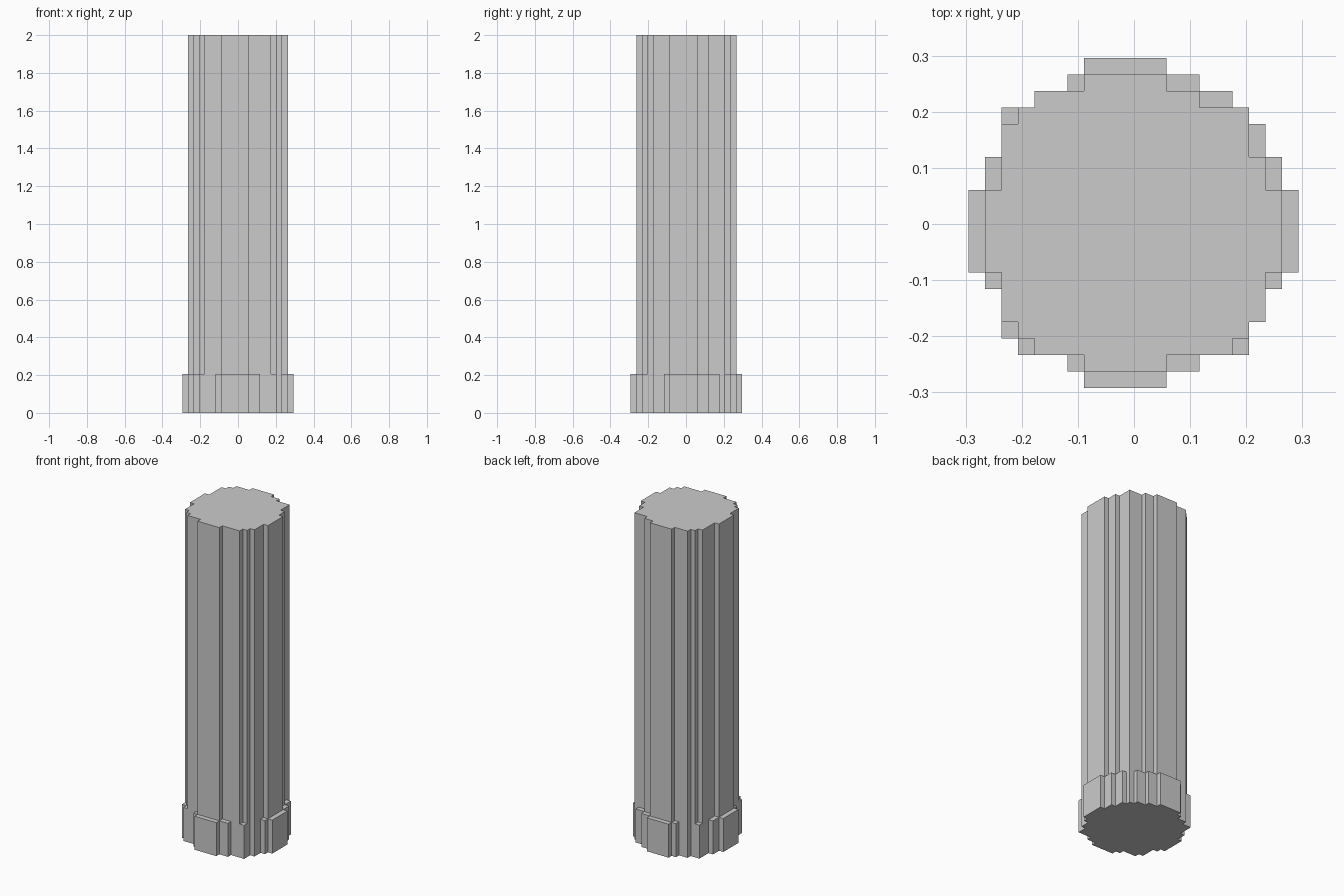
import bpy
import bmesh

if "Cube" in bpy.data.objects:
    bpy.data.objects.remove(bpy.data.objects["Cube"])

STEP = 0.0294          # size of one stair step in the outline
OX, OY = -0.001, 0.0015


def prism(name, walk, z0, z1, bottom=True):
    """Extrude a stair-stepped outline; walk lists alternating x, y steps clockwise."""
    n = len(walk)
    bm = bmesh.new()
    ring = []
    for i in range(n):
        a, b = walk[i], walk[(i + 1) % n]
        x, y = (a, b) if i % 2 == 0 else (b, a)
        ring.append(bm.verts.new((x * STEP + OX, y * STEP + OY, z0)))
    face = bm.faces.new(ring)
    ext = bmesh.ops.extrude_face_region(bm, geom=[face], use_keep_orig=True)
    top = [v for v in ext["geom"] if isinstance(v, bmesh.types.BMVert)]
    bmesh.ops.translate(bm, verts=top, vec=(0, 0, z1 - z0))
    bmesh.ops.recalc_face_normals(bm, faces=bm.faces[:])
    if not bottom:
        bmesh.ops.delete(bm, geom=[face], context="FACES_ONLY")
    mesh = bpy.data.meshes.new(name)
    bm.to_mesh(mesh)
    bm.free()
    obj = bpy.data.objects.new(name, mesh)
    bpy.context.collection.objects.link(obj)
    return obj


# Wider foot of the column
prism("column_base",
      [-3, 10, 2, 9, 4, 8, 6, 7, 7, 6, 8, 4, 9, 2,
       10, -3, 9, -4, 8, -6, 7, -8, 4, -9, 2,
       -10, -3, -9, -4, -8, -7, -7, -8, -4, -9, -3,
       -10, 2, -9, 4, -8, 7, -6, 8, -4, 9],
      0.0, 0.205)

# Shaft standing on the foot
prism("column_shaft",
      [-3, 9, 2, 8, 4, 7, 7, 4, 8, 2,
       9, -3, 8, -6, 7, -7, 6, -8, 2,
       -9, -3, -8, -6, -7, -7, -6, -8, -3,
       -9, 2, -8, 6, -7, 7, -6, 8],
      0.205, 2.0, bottom=False)
